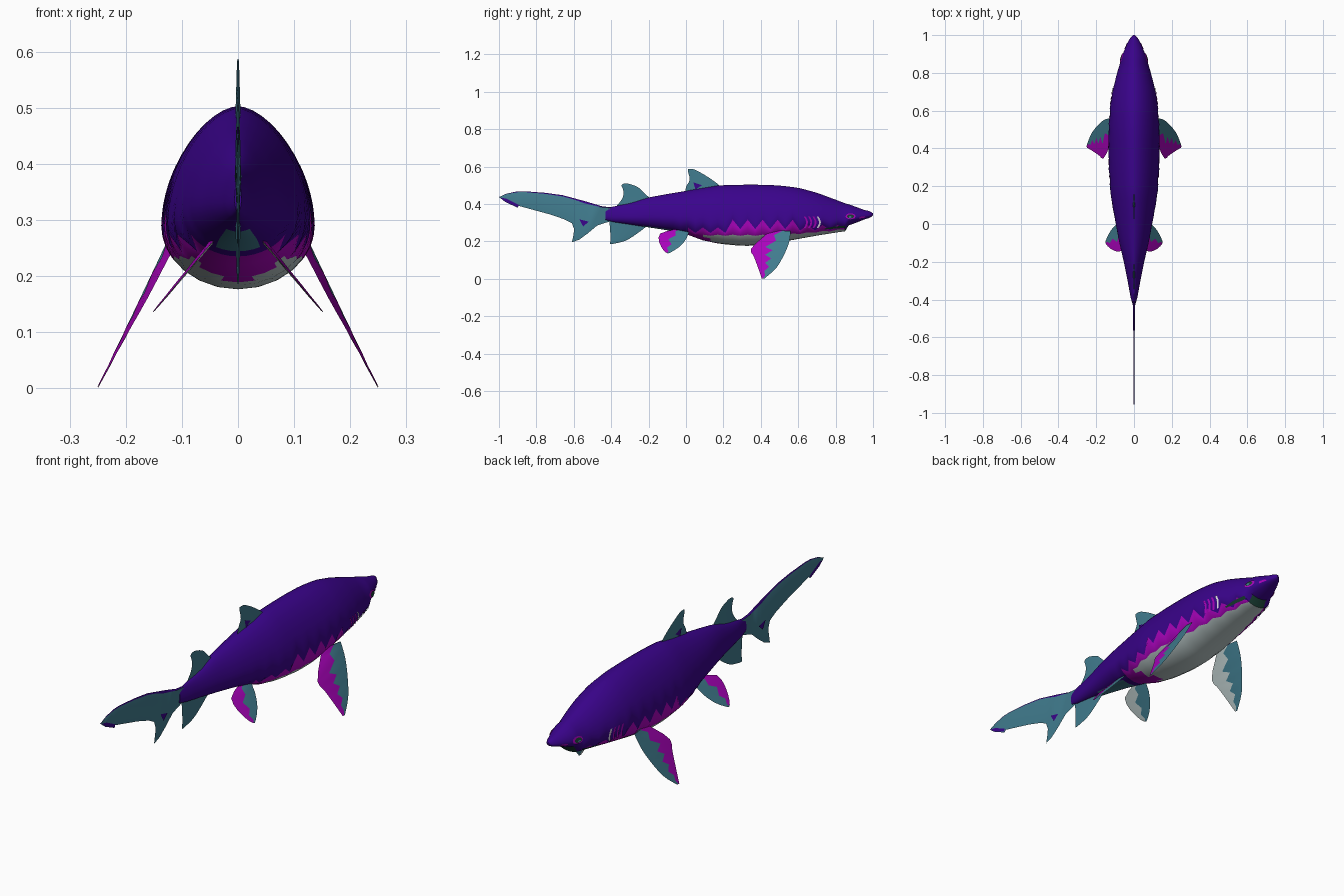
import bpy, bmesh, math
from mathutils import Vector

if "Cube" in bpy.data.objects:
    bpy.data.objects.remove(bpy.data.objects["Cube"], do_unlink=True)


def material(name, r, g, b):
    m = bpy.data.materials.new(name)
    m.use_nodes = True
    m.diffuse_color = (r, g, b, 1)
    bsdf = next(n for n in m.node_tree.nodes if n.type == 'BSDF_PRINCIPLED')
    bsdf.inputs["Base Color"].default_value = (r, g, b, 1)
    bsdf.inputs["Roughness"].default_value = 0.8
    return m


MATS = [material("indigo", .042, .001, .26), material("magenta", .4, .001, .5),
        material("teal", .052, .2, .27), material("belly grey", .49, .58, .58),
        material("mouth green", .01, .05, .035), material("gill white", .75, .75, .8)]
INDIGO, MAGENTA, TEAL, GREY, MOUTH, WHITE = range(len(MATS))


def finish(name, bm, closed=True):
    if closed:
        bmesh.ops.recalc_face_normals(bm, faces=bm.faces[:])
    mesh = bpy.data.meshes.new(name)
    bm.to_mesh(mesh)
    bm.free()
    for m in MATS:
        mesh.materials.append(m)
    obj = bpy.data.objects.new(name, mesh)
    bpy.context.collection.objects.link(obj)
    bpy.ops.object.select_all(action='DESELECT')
    obj.select_set(True)
    bpy.context.view_layer.objects.active = obj
    bpy.ops.object.shade_smooth_by_angle(angle=math.radians(35))
    return obj


# Body stations: y, top, bottom, half width
STATIONS = [(-.43, .375, .315, .006), (-.41, .382, .307, .014), (-.3, .404, .29, .034),
            (-.2, .435, .275, .054), (-.09, .455, .258, .08), (.02, .473, .233, .1),
            (.08, .484, .208, .112), (.18, .5, .187, .127), (.3, .503, .176, .135),
            (.4, .503, .178, .137), (.5, .499, .195, .136), (.6, .487, .213, .13),
            (.7, .46, .231, .115), (.8, .423, .247, .09), (.85, .404, .254, .075),
            (.87, .398, .286, .069), (.9, .388, .296, .06), (.95, .369, .316, .038),
            (.985, .361, .327, .021), (1, .35, .34, .004)]
KEEL = .345  # height fraction of the widest point
EGG = 1.17   # narrowing of the back above the keel


def station(y):
    for a, b in zip(STATIONS, STATIONS[1:]):
        if y <= b[0]:
            t = max(0, (y - a[0]) / (b[0] - a[0]))
            return [p + (q - p) * t for p, q in zip(a[1:], b[1:])]
    return STATIONS[-1][1:]


def angle_at(f):
    if f < KEEL:
        return math.acos(1 - f / KEEL)
    return math.acos(-((f - KEEL) / (1 - KEEL)) ** (1 / EGG))


def section(y, a):
    top, low, w = station(y)
    s, c = max(0, math.sin(a)), math.cos(a)
    if c > 0:
        return Vector((w * s, y, low + KEEL * (1 - c) * (top - low)))
    f = KEEL + (1 - KEEL) * (-c) ** EGG
    return Vector((w * s ** EGG, y, low + f * (top - low)))


def clamp(v, lo, hi):
    return max(lo, min(hi, v))


def spread(a, b, n):
    return [a + (b - a) * i / n for i in range(n)]


def band_heights(y):
    """Valley and peak heights of the zigzag flank band."""
    if y < .24:
        return .245, .275
    if y < .6:
        return .266, .316
    return .258, .288


# Body: lofted rings whose columns follow the belly edge and the zigzag band
BELLY, BAND, FLANK, BACK = 4, 4, 8, 8
SHOULDER = angle_at(.66)
ys = [-.43 + .04 * i for i in range(33)] + [.87, .89, .92, .95, .975, .99, 1]
bm = bmesh.new()
rings = []
for i, y in enumerate(ys):
    top, low, w = station(y)
    odd = i % 2
    edge = .23 + .03 * clamp((y - .5) / .35, 0, 1) + .006 * odd
    fb = clamp((edge - low) / (top - low), .06, .3)
    fz = clamp((band_heights(y)[odd] - low) / (top - low), fb + .03, .6)
    ab, az = angle_at(fb), angle_at(fz)
    angles = (spread(0, ab, BELLY) + spread(ab, az, BAND) + spread(az, SHOULDER, FLANK)
              + spread(SHOULDER, math.pi, BACK) + [math.pi])
    half = [section(y, a) for a in angles]
    other = [Vector((-p.x, p.y, p.z)) for p in half[-2:0:-1]]
    rings.append([bm.verts.new(p) for p in half + other])
count = len(rings[0])
for i, (r, s) in enumerate(zip(rings, rings[1:])):
    y = (ys[i] + ys[i + 1]) / 2
    for j in range(count):
        k = (j + 1) % count
        face = bm.faces.new((r[j], r[k], s[k], s[j]))
        col = min(j, count - 1 - j)
        if .02 < y < .85 and col < BELLY + BAND:
            rear = y < .18 - .03 * col
            face.material_index = MAGENTA if rear or col >= BELLY else GREY
        elif -.22 < y < -.04 and col < BELLY - 1:
            face.material_index = TEAL
        elif .85 < y < .87 and col < BELLY:
            face.material_index = MOUTH
bm.faces.new(rings[0])
bm.faces.new(rings[-1])
finish("body", bm)


def smooth_rows(rows, n):
    """Catmull-Rom resampling of fin rows."""
    out = []
    for i in range(n + 1):
        u = i / n * (len(rows) - 1)
        k = min(int(u), len(rows) - 2)
        t = u - k
        p = [rows[clamp(k + d, 0, len(rows) - 1)] for d in (-1, 0, 1, 2)]
        out.append([b + .5 * t * (c - a + t * (2 * a - 5 * b + 4 * c - d + t * (3 * (b - c) + d - a)))
                    for a, b, c, d in zip(*p)])
    return out


def fin(name, rows, thick, root=(0, 0), slope=0, twist=0, side=1, colors=(TEAL,) * 4, fracs=(.4, .4)):
    """Lens-section fin; each row is leading y, z and trailing y, z."""
    bm = bmesh.new()
    normal = Vector((1, 0, slope)).normalized()

    def place(y, z):
        return Vector((root[0] + (root[1] - z) * slope, y, z))

    loops = []
    for i, (ly, lz, ty, tz) in enumerate(rows):
        u = i / (len(rows) - 1)
        lead, trail = place(ly, lz), place(ty, tz)
        trail.x -= twist * (1 - u)
        mid = lead.lerp(trail, fracs[i % 2])
        off = normal * thick * (1 - .85 * u)
        pts = (lead, mid + off, trail, mid - off)
        loops.append([bm.verts.new((p.x * side, p.y, p.z)) for p in pts])
    for r, s in zip(loops, loops[1:]):
        for j in range(4):
            k = (j + 1) % 4
            bm.faces.new((r[j], r[k], s[k], s[j])).material_index = colors[j]
    for end in (loops[0], loops[-1]):
        bm.faces.new(end).material_index = TEAL
    finish(name, bm)


# Upright fins
fin("front_dorsal_fin", smooth_rows([(.19, .49, -.005, .45), (.15, .522, 0, .49), (.1, .555, .02, .53),
    (.05, .582, .01, .575), (.03, .587, .012, .586)], 12), .005)
fin("rear_dorsal_fin", smooth_rows([(-.19, .43, -.375, .385), (-.22, .455, -.34, .43),
    (-.25, .485, -.335, .47), (-.28, .5, -.345, .5), (-.31, .509, -.33, .51)], 12), .005)
fin("anal_fin", smooth_rows([(-.2, .29, -.41, .31), (-.25, .25, -.405, .25),
    (-.32, .205, -.405, .2), (-.39, .187, -.405, .186)], 10), .005)

# Tail: rows run from the body to the tip, with a painted upper edge
fin("tail_fin", [(-.4, .382, -.4, .309), (-.45, .388, -.475, .285), (-.49, .4, -.525, .243),
    (-.52, .409, -.57, .21), (-.54, .415, -.61, .195), (-.56, .42, -.602, .233),
    (-.575, .424, -.598, .265), (-.6, .431, -.61, .297), (-.66, .447, -.65, .318),
    (-.755, .46, -.73, .345), (-.865, .468, -.895, .39), (-.905, .467, -.9, .38),
    (-.96, .455, -.965, .41), (-1, .437, -.995, .433)],
    .006, colors=(INDIGO, TEAL, TEAL, INDIGO), fracs=(.05, .05))

# Paired fins with zigzag trailing colours
PECTORAL = smooth_rows([(.56, .255, .45, .255), (.55, .19, .35, .165), (.52, .12, .365, .115),
                        (.48, .055, .385, .06), (.42, .002, .405, .002)], 11)
PELVIC = smooth_rows([(.02, .27, -.06, .264), (.005, .22, -.138, .242), (-.03, .175, -.143, .195),
                      (-.075, .145, -.118, .15), (-.095, .136, -.1, .137)], 8)
PAINT = (TEAL, MAGENTA, GREY, TEAL)
for label, side in (("left", 1), ("right", -1)):
    fin(label + "_pectoral_fin", PECTORAL, .006, (.132, .25), .475, .018, side, PAINT, (.4, .62))
    fin(label + "_pelvic_fin", PELVIC, .004, (.05, .26), .82, .004, side, PAINT, (.42, .62))


def plate(name, outline, color, lift=.003, flat=None):
    """Thin painted plate laid on each flank, or on a flat fin."""
    for label, side in (("left_", 1), ("right_", -1)):
        bm = bmesh.new()
        verts = []
        for y, z in outline:
            top, low, w = station(y)
            a = angle_at(clamp((z - low) / (top - low), 0, 1))
            x = flat if flat else section(y, a).x + lift
            verts.append(bm.verts.new((x * side, y, z)))
        face = bm.faces.new(verts)
        face.normal_update()
        if face.normal.x * side < 0:
            face.normal_flip()
        face.material_index = color
        finish(label + name, bm, closed=False)


def oval(y, z, ry, rz):
    ring = [i * math.tau / 12 for i in range(12)]
    return [(y + ry * math.cos(a), z + rz * math.sin(a)) for a in ring]


# Eyes and nostrils
plate("eye_rim", oval(.88, .334, .027, .016), MAGENTA)
plate("eye", oval(.88, .334, .019, .011), MOUTH, .005)
plate("iris", oval(.878, .33, .008, .005), TEAL, .007)
plate("nostril", [(.925, .322), (.96, .328), (.955, .335), (.93, .331)], MAGENTA)

# Gill slits: curved ribbons
for i, color in enumerate((MAGENTA, MAGENTA, MAGENTA, WHITE)):
    y = .64 + .023 * i
    curve = [(y + .012 * math.sin(t * math.pi / 6), .272 + .01 * t) for t in range(7)]
    plate("gill_%d" % (i + 1), curve + [(p - .01, q) for p, q in curve[::-1]], color)

# Mouth line
plate("mouth", [(.74, .264), (.79, .268), (.85, .272), (.85, .284), (.79, .279), (.74, .269)], MOUTH)

# Painted spots on the upright fins
plate("dorsal_spot", [(.04, .515), (.085, .5), (.05, .478)], INDIGO, flat=.006)
plate("tail_spot", [(-.57, .318), (-.52, .305), (-.55, .28)], INDIGO, flat=.006)
plate("tail_tip_patch", [(-.895, .395), (-.9, .382), (-.965, .412), (-.992, .434), (-.96, .428)],
      INDIGO, flat=.003)
